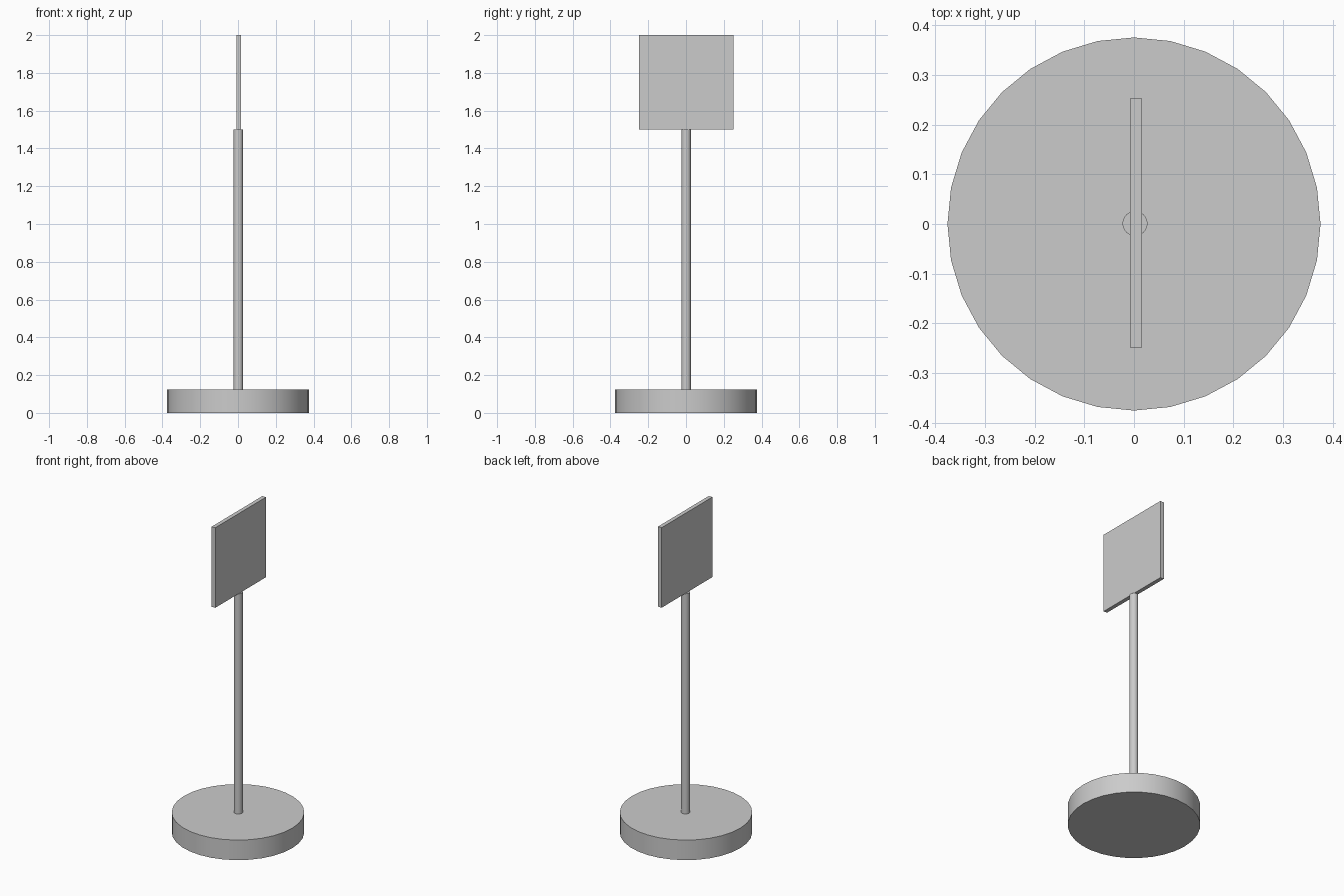
import bpy

# Remove the default object
cube = bpy.data.objects.get("Cube")
if cube:
    bpy.data.objects.remove(cube, do_unlink=True)

# Single grey material
COLOUR = (0.6, 0.6, 0.6, 1.0)
grey = bpy.data.materials.new("plain_grey")
grey.use_nodes = True
grey.diffuse_color = COLOUR
grey.node_tree.nodes["Principled BSDF"].inputs["Base Color"].default_value = COLOUR


def finish(name):
    obj = bpy.context.object
    obj.name = name
    obj.data.materials.append(grey)
    return obj


def cylinder(name, radius, bottom, top, x=0.0, y=0.0):
    bpy.ops.mesh.primitive_cylinder_add(
        vertices=32, radius=radius, depth=top - bottom,
        location=(x, y, (bottom + top) / 2))
    finish(name)
    bpy.ops.object.shade_smooth_by_angle()


# Round base and slim pole
cylinder("base", 0.375, 0.0, 0.125)
cylinder("pole", 0.025, 0.125, 1.5, 0.002, 0.001)

# Square sign panel, facing sideways
bpy.ops.mesh.primitive_cube_add(size=1, location=(0.004, 0.002, 1.75))
panel = finish("sign_panel")
panel.scale = (0.025, 0.5, 0.5)
bpy.ops.object.transform_apply(location=False, rotation=False, scale=True)
